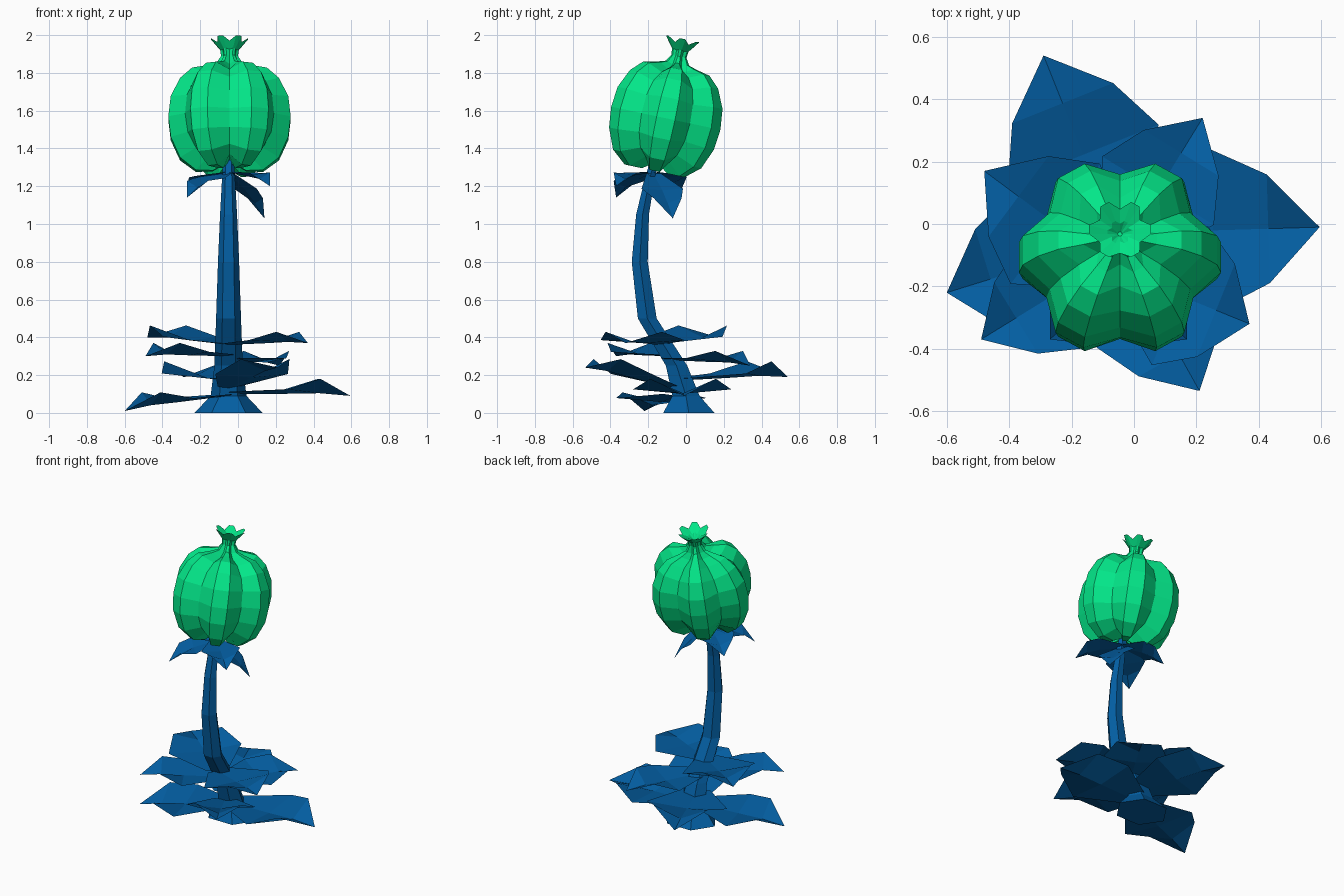
import bpy, math
from mathutils import Vector, Matrix

if "Cube" in bpy.data.objects:
    bpy.data.objects.remove(bpy.data.objects["Cube"])


def material(name, rgb):
    m = bpy.data.materials.new(name)
    m.diffuse_color = (*rgb, 1)
    m.use_nodes = True
    m.node_tree.nodes["Principled BSDF"].inputs["Base Color"].default_value = m.diffuse_color
    return m


BLUE = material("leaf blue", (0.001, 0.112, 0.36))
GREEN = material("pod green", (0.001, 0.80, 0.25))


def make(name, verts, faces, mat):
    me = bpy.data.meshes.new(name)
    me.from_pydata([tuple(v) for v in verts], [], faces)
    me.materials.append(mat)
    ob = bpy.data.objects.new(name, me)
    bpy.context.collection.objects.link(ob)
    return ob


def loft(name, rings, mat):
    """Skin a list of equal-length closed rings and cap both ends."""
    n = len(rings[0])
    verts = [v for r in rings for v in r]
    faces = [(i * n + j, i * n + (j + 1) % n, (i + 1) * n + (j + 1) % n, (i + 1) * n + j)
             for i in range(len(rings) - 1) for j in range(n)]
    faces.append(tuple(reversed(range(n))))
    faces.append(tuple(range((len(rings) - 1) * n, len(rings) * n)))
    return make(name, verts, faces, mat)


def leaf(name, base, tip, width, arch=0.0):
    """Pointed leaf, creased along a low midrib with raised shoulders."""
    base, tip = Vector(base), Vector(tip)
    d = tip - base
    flat = Vector((d.x, d.y, 0))
    side = Vector((-d.y, d.x, 0)).normalized()
    lift = flat.length / 0.55
    verts = []
    # position along leaf, half width, midrib rise, edge rise
    for t, w, mid, edge in ((0, 0.3, 0, 0.01), (0.47, 1, 0.005, 0.025), (0.745, 0.67, 0.01, 0.075)):
        p = base + d * t
        for s in (-1, 0, 1):
            z = (edge if s else mid) * lift + arch * 4 * t * (1 - t)
            verts.append(p + side * (s * w * width) + Vector((0, 0, z)))
    verts.append(tip)
    faces = [(i + j, i + 3 + j, i + 4 + j, i + 1 + j) for i in (0, 3) for j in (0, 1)]
    faces += [(6, 9, 7), (7, 9, 8)]
    # make every face point upward
    fixed = []
    for f in faces:
        a, b, c = (verts[k] for k in f[:3])
        fixed.append(f if (b - a).cross(c - a).z > 0 else f[::-1])
    return make(name, verts, fixed, BLUE)


# Curved six-sided stem with a flared foot: (y, z, radius)
path = [(0.015, 0, 0.18), (0.0, 0.09, 0.095), (-0.05, 0.25, 0.075), (-0.205, 0.5, 0.066),
        (-0.245, 0.8, 0.056), (-0.23, 1.05, 0.045), (-0.19, 1.25, 0.034), (-0.165, 1.34, 0.03)]
loft("stem", [[(-0.05 + r * math.cos(k * math.pi / 3), y + 0.87 * r * math.sin(k * math.pi / 3), z)
               for k in range(6)] for y, z, r in path], BLUE)

# Ground leaves in four opposite pairs, each pair higher up the stem
ground = [
    ((-0.05, -0.03, 0.10), (0.595, -0.01, 0.09), 0.26),
    ((-0.05, -0.05, 0.09), (-0.60, -0.22, 0.01), 0.25),
    ((-0.05, -0.06, 0.17), (-0.29, 0.54, 0.19), 0.26),
    ((-0.05, -0.07, 0.13), (0.21, -0.535, 0.24), 0.22),
    ((-0.05, -0.10, 0.30), (-0.49, -0.37, 0.30), 0.20),
    ((-0.05, -0.10, 0.28), (0.22, 0.34, 0.25), 0.21),
    ((-0.05, -0.15, 0.36), (0.37, -0.32, 0.37), 0.24),
    ((-0.05, -0.15, 0.36), (-0.48, 0.17, 0.40), 0.24),
]
for i, (b, t, w) in enumerate(ground):
    leaf(f"ground_leaf_{i + 1}", b, t, w)

# Small drooping leaves beneath the pod
neck = (-0.05, -0.175, 1.27)
tips = [(-0.27, -0.37, 1.14), (0.17, -0.37, 1.20), (0.14, -0.07, 1.03), (-0.27, -0.03, 1.17)]
for i, t in enumerate(tips):
    leaf(f"collar_leaf_{i + 1}", neck, t, 0.125, 0.02)

# Six-lobed pod and crown: lobe radius, lobe height, valley radius, valley height
profile = [
    (0.02, -0.245, 0.015, -0.225), (0.09, -0.285, 0.06, -0.22), (0.18, -0.285, 0.13, -0.22),
    (0.265, -0.22, 0.205, -0.18), (0.315, -0.11, 0.255, -0.10), (0.328, 0.0, 0.272, 0.0),
    (0.315, 0.11, 0.26, 0.10), (0.265, 0.21, 0.22, 0.18), (0.20, 0.268, 0.15, 0.235),
    (0.12, 0.284, 0.08, 0.255), (0.07, 0.298, 0.048, 0.285), (0.045, 0.335, 0.036, 0.335),
    (0.05, 0.37, 0.04, 0.365), (0.10, 0.43, 0.075, 0.405), (0.04, 0.39, 0.03, 0.385),
    (0.008, 0.36, 0.006, 0.36),
]
place = Matrix.Translation((-0.045, -0.107, 1.56)) @ Matrix.Rotation(math.radians(-12), 4, 'X')
rings = []
for lr, lh, vr, vh in profile:
    ring = []
    for k in range(6):
        for off, r, h in ((-9, lr, lh), (9, lr, lh), (30, vr, vh)):
            a = math.radians(60 * k + off)
            ring.append(place @ Vector((r * math.cos(a), 0.965 * r * math.sin(a), h)))
    rings.append(ring)
loft("pod", rings, GREEN)
